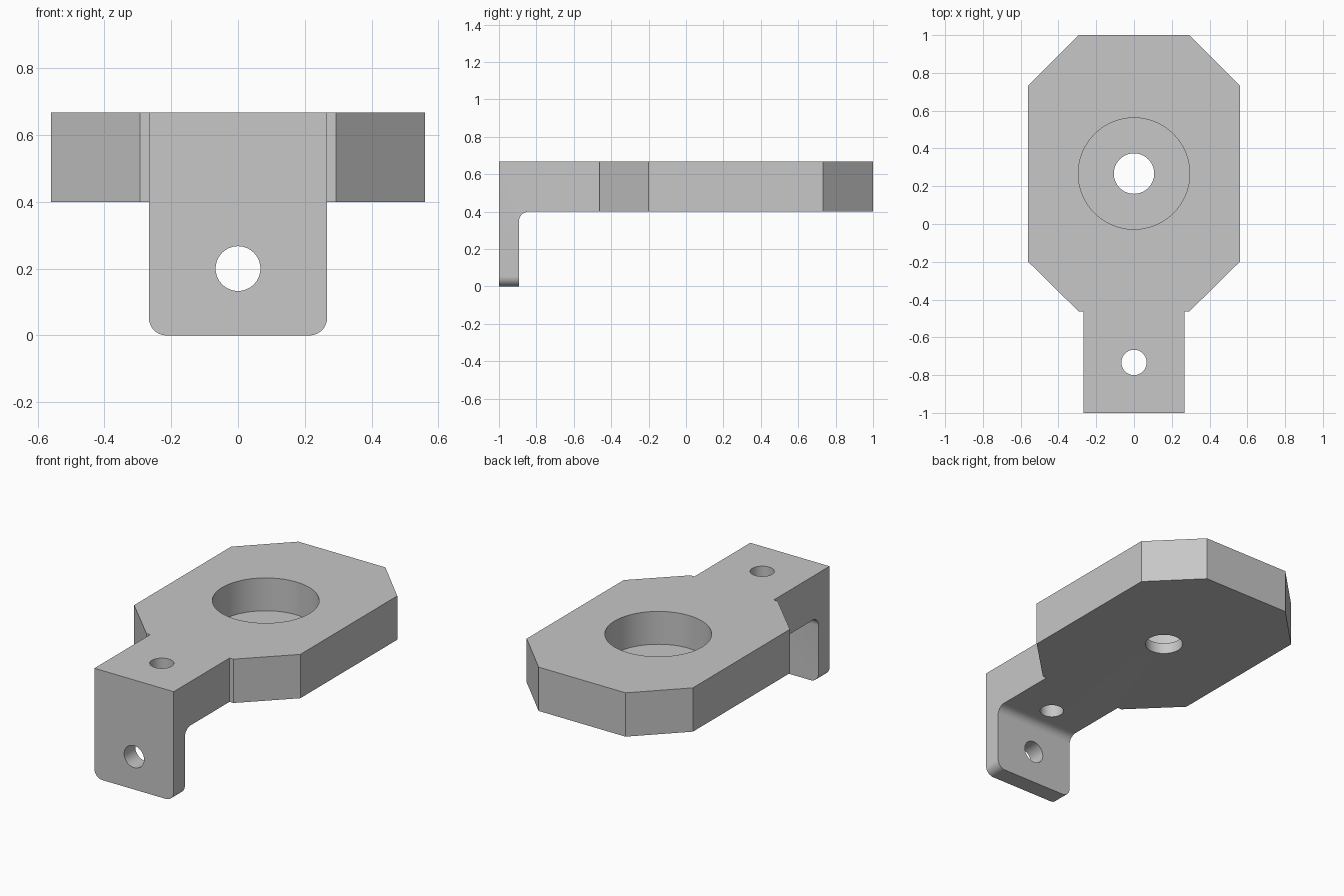
import bpy, bmesh, math
from mathutils import Matrix, Vector

if "Cube" in bpy.data.objects:
    bpy.data.objects.remove(bpy.data.objects["Cube"], do_unlink=True)

TOP, UNDER, LEG, ROUND = 0.667, 0.4, 0.107, 0.053
ARM_X, HOLE_R = 0.267, 0.067


def add_object(name, bm):
    bmesh.ops.recalc_face_normals(bm, faces=bm.faces)
    mesh = bpy.data.meshes.new(name)
    bm.to_mesh(mesh)
    bm.free()
    obj = bpy.data.objects.new(name, mesh)
    bpy.context.collection.objects.link(obj)
    return obj


def prism(name, points, sweep):
    """Extrude a closed 3D outline along the sweep vector."""
    bm = bmesh.new()
    face = bm.faces.new([bm.verts.new(p) for p in points])
    new = bmesh.ops.extrude_face_region(bm, geom=[face])["geom"]
    bmesh.ops.translate(bm, vec=Vector(sweep),
                        verts=[v for v in new if isinstance(v, bmesh.types.BMVert)])
    return add_object(name, bm)


def cylinder(name, radius, depth, centre, tilt=0):
    bm = bmesh.new()
    bmesh.ops.create_cone(bm, cap_ends=True, segments=64, radius1=radius,
                          radius2=radius, depth=depth,
                          matrix=Matrix.Translation(centre) @ Matrix.Rotation(tilt, 4, "X"))
    return add_object(name, bm)


def cut(obj, cutter):
    """Subtract the cutter, bake the result and discard the cutter."""
    cutter.hide_render = True
    mod = obj.modifiers.new("cut", "BOOLEAN")
    mod.operation, mod.solver, mod.object = "DIFFERENCE", "EXACT", cutter
    deps = bpy.context.evaluated_depsgraph_get()
    baked = bpy.data.meshes.new_from_object(obj.evaluated_get(deps))
    obj.modifiers.clear()
    obj.data = baked
    bpy.data.objects.remove(cutter, do_unlink=True)


# Plate and arm outline, mirrored across x
half = [(ARM_X, -1), (ARM_X, -0.463), (0.293, -0.463), (0.56, -0.2),
        (0.56, 0.733), (0.293, 1)]
outline = half + [(-x, y) for x, y in reversed(half)]
bracket = prism("mounting_bracket", [(x, y, 0) for x, y in outline], (0, 0, TOP))

# Undercut leaves the thin front leg with a filleted inner corner
back = LEG - 1
profile = [(back, -0.2)]
for i in range(13):
    a = math.pi - i * math.pi / 24
    profile.append((back + ROUND + ROUND * math.cos(a),
                    UNDER - ROUND + ROUND * math.sin(a)))
profile += [(1.2, UNDER), (1.2, -0.2)]
cut(bracket, prism("undercut", [(-1, y, z) for y, z in profile], (2, 0, 0)))

# Rounded bottom corners of the leg
bm = bmesh.new()
bm.from_mesh(bracket.data)
corners = [e for e in bm.edges
           if all(v.co.z < 0.001 for v in e.verts)
           and abs(e.verts[0].co.x - e.verts[1].co.x) < 0.001]
bmesh.ops.bevel(bm, geom=corners, offset=ROUND, offset_type="OFFSET",
                segments=12, profile=0.5, affect="EDGES")
bm.to_mesh(bracket.data)
bm.free()

# Round pocket with a through hole, then the arm and leg holes
cut(bracket, cylinder("pocket", 0.295, 0.4, (0, 0.267, TOP)))
cut(bracket, cylinder("centre_hole", 0.107, 1, (0, 0.267, UNDER)))
cut(bracket, cylinder("arm_hole", HOLE_R, 1, (0, -0.733, TOP)))
cut(bracket, cylinder("leg_hole", HOLE_R, 0.4, (0, -1, 0.2), math.pi / 2))

# Plain grey finish
grey = bpy.data.materials.new("plain_grey")
grey.use_nodes = True
colour = (0.57, 0.57, 0.57, 1)
grey.diffuse_color = colour
grey.node_tree.nodes["Principled BSDF"].inputs["Base Color"].default_value = colour
bracket.data.materials.clear()
bracket.data.materials.append(grey)

# Smooth curved walls, crisp edges
bpy.ops.object.select_all(action="DESELECT")
bracket.select_set(True)
bpy.context.view_layer.objects.active = bracket
bpy.ops.object.shade_smooth_by_angle(angle=math.radians(30))
